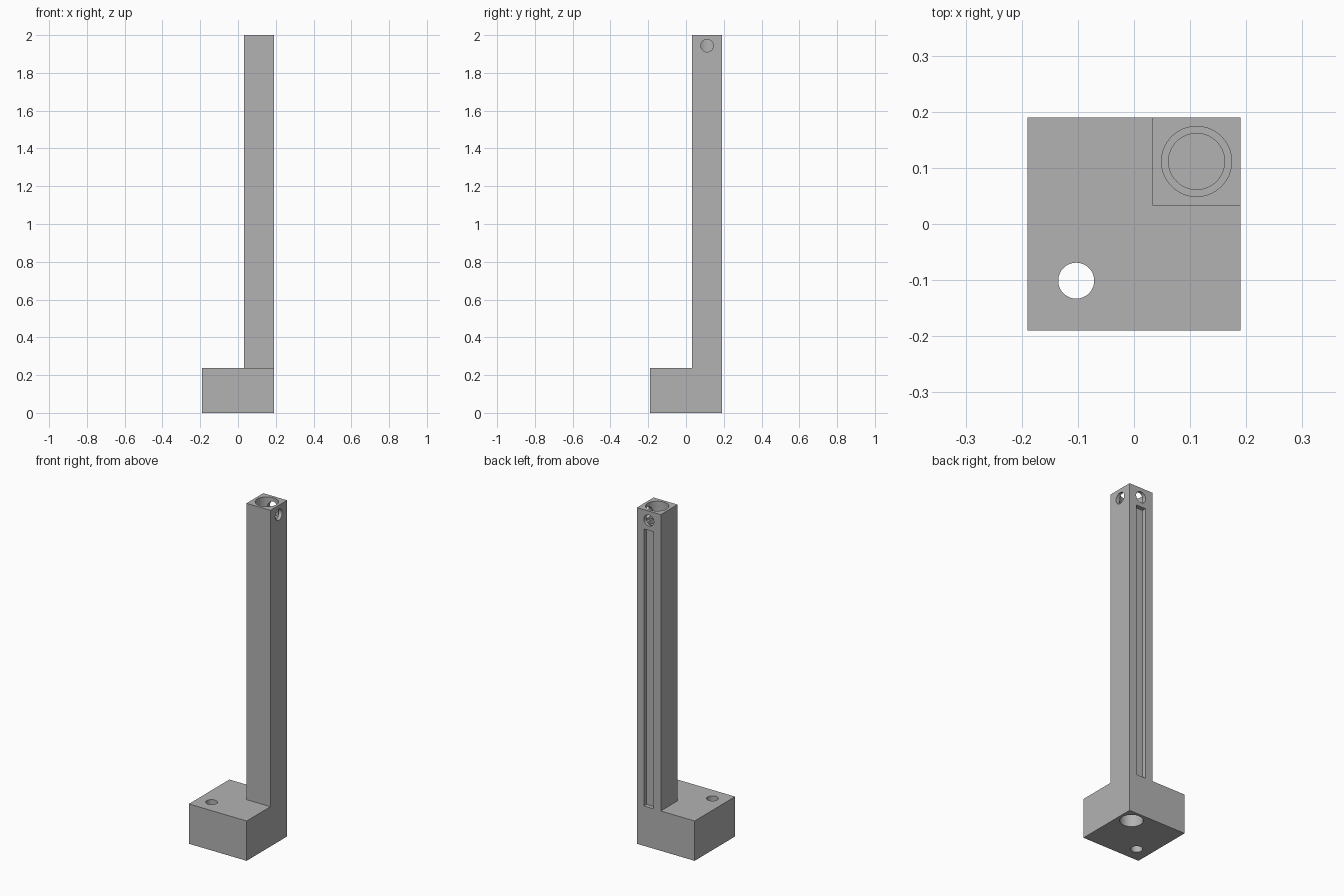
import bpy
import math
from mathutils import Vector

if "Cube" in bpy.data.objects:
    bpy.data.objects.remove(bpy.data.objects["Cube"], do_unlink=True)

grey = bpy.data.materials.new("plain_grey")
grey.use_nodes = True
COLOUR = (0.45, 0.45, 0.45, 1)
grey.diffuse_color = COLOUR
grey.node_tree.nodes["Principled BSDF"].inputs["Base Color"].default_value = COLOUR

HALF = 0.19         # half width of the square base
BASE_TOP = 0.237
POST_MIN = 0.033    # inner sides of the post
MID = (HALF + POST_MIN) / 2


def box(name, low, high):
    low, high = Vector(low), Vector(high)
    bpy.ops.mesh.primitive_cube_add(size=1, location=(low + high) / 2)
    ob = bpy.context.object
    ob.name = name
    ob.scale = high - low
    bpy.ops.object.transform_apply(location=True, rotation=True, scale=True)
    ob.data.materials.append(grey)
    return ob


def rod(name, start, end, radius):
    start, end = Vector(start), Vector(end)
    axis = end - start
    bpy.ops.mesh.primitive_cylinder_add(
        vertices=64, radius=radius, depth=axis.length, location=(start + end) / 2,
        rotation=axis.to_track_quat("Z", "Y").to_euler())
    ob = bpy.context.object
    ob.name = name
    bpy.ops.object.transform_apply(location=True, rotation=True, scale=True)
    ob.data.materials.append(grey)
    return ob


def combine(target, tool, operation):
    mod = target.modifiers.new(tool.name, "BOOLEAN")
    mod.operation = operation
    mod.solver = "EXACT"
    mod.object = tool
    bpy.ops.object.select_all(action="DESELECT")
    target.select_set(True)
    bpy.context.view_layer.objects.active = target
    bpy.ops.object.modifier_apply(modifier=mod.name)
    bpy.data.objects.remove(tool, do_unlink=True)


# Square base with an upright post in one corner
body = box("base_and_post", (-HALF, -HALF, 0), (HALF, HALF, BASE_TOP))
combine(body, box("post", (POST_MIN, POST_MIN, 0), (HALF, HALF, 2)), "UNION")

# Stepped socket in the top, socket underneath, and screw hole through the base
cutters = [
    rod("top_socket", (MID, MID, 1.9), (MID, MID, 2.1), 0.0625),
    rod("top_socket_step", (MID, MID, 1.875), (MID, MID, 2.1), 0.05),
    rod("bottom_socket", (MID, MID, -0.1), (MID, MID, 0.2), 0.0625),
    rod("base_hole", (-0.103, -0.101, -0.1), (-0.103, -0.101, 0.4), 0.032),
    # Two cross holes opening into the top socket
    rod("side_hole", (MID, MID, 1.944), (0.3, MID, 1.944), 0.033),
    rod("back_hole", (MID, MID, 1.944), (MID, 0.3, 1.944), 0.033),
    # Long shallow groove up the back of the post
    box("back_groove", (MID - 0.032, HALF - 0.025, BASE_TOP), (MID + 0.032, 0.3, 1.885)),
]
for cutter in cutters:
    combine(body, cutter, "DIFFERENCE")

# Merge leftover coplanar faces, then smooth only the round walls
bpy.ops.object.mode_set(mode="EDIT")
bpy.ops.mesh.select_all(action="SELECT")
bpy.ops.mesh.dissolve_limited(angle_limit=math.radians(0.5))
bpy.ops.object.mode_set(mode="OBJECT")
bpy.ops.object.shade_smooth_by_angle(angle=math.radians(30))
